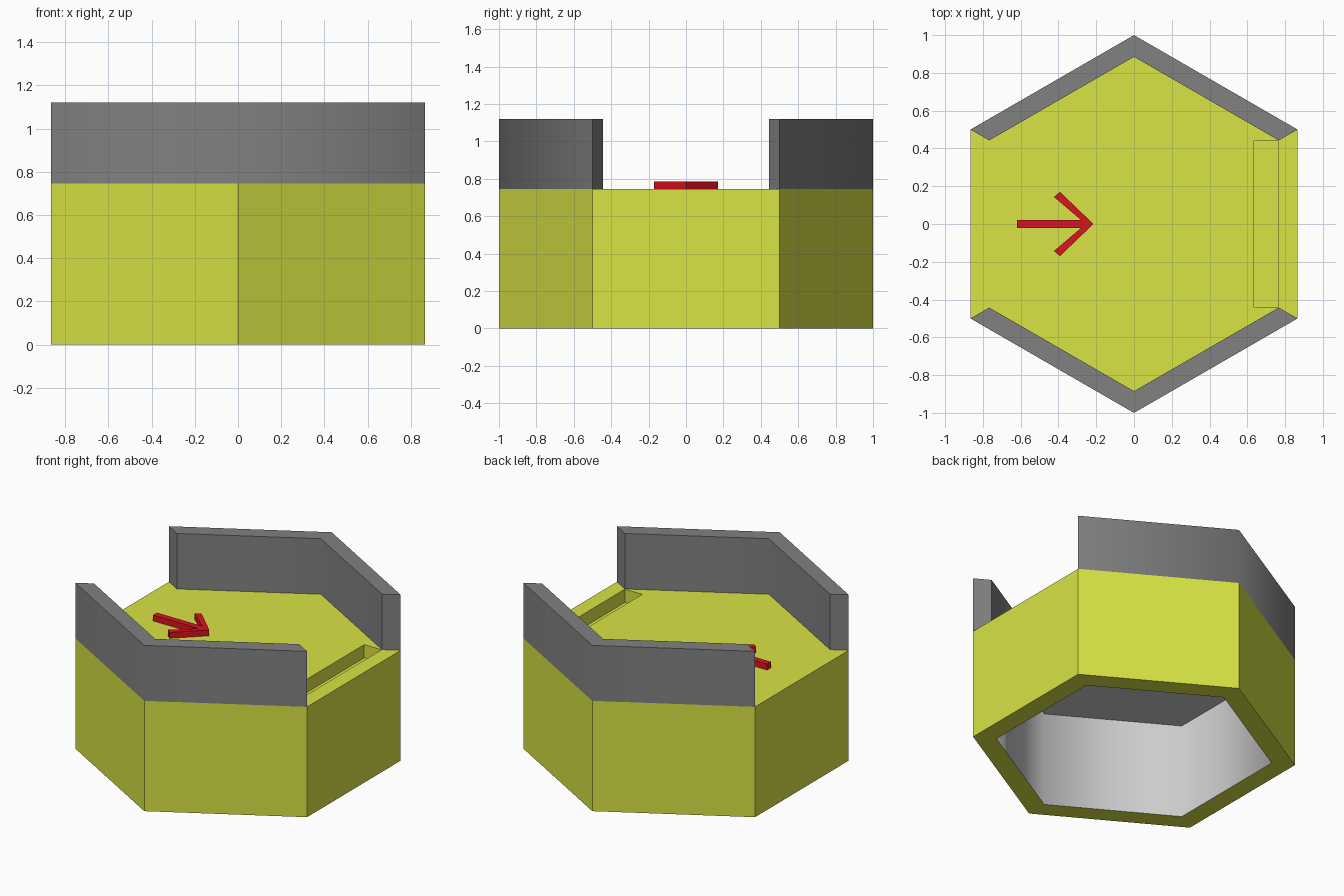
import bpy, bmesh, math

if "Cube" in bpy.data.objects:
    bpy.data.objects.remove(bpy.data.objects["Cube"])

FLOOR, WALL_TOP, CEILING = 0.745, 1.12, 0.64
OUTER, INNER, CAVITY = 1.0, 0.885, 0.855


def material(name, rgb):
    m = bpy.data.materials.new(name)
    m.diffuse_color = (*rgb, 1)
    m.use_nodes = True
    m.node_tree.nodes["Principled BSDF"].inputs["Base Color"].default_value = m.diffuse_color
    return m


yellow = material("yellow", (0.69, 0.77, 0.058))
dark_grey = material("dark_grey", (0.22, 0.22, 0.22))
pale_grey = material("pale_grey", (0.7, 0.7, 0.7))
red = material("red", (0.72, 0.006, 0.014))


def corner(r, deg):
    a = math.radians(deg)
    return (r * math.cos(a), r * math.sin(a))


def finish(bm, name, *mats):
    bmesh.ops.recalc_face_normals(bm, faces=bm.faces)
    me = bpy.data.meshes.new(name)
    bm.to_mesh(me)
    bm.free()
    ob = bpy.data.objects.new(name, me)
    bpy.context.collection.objects.link(ob)
    for m in mats:
        me.materials.append(m)
    return ob


def prism(name, outline, z0, z1, mat, smooth_sides=()):
    """Extrude a flat outline from z0 to z1; the listed sides shade smooth."""
    bm = bmesh.new()
    lo = [bm.verts.new((x, y, z0)) for x, y in outline]
    hi = [bm.verts.new((x, y, z1)) for x, y in outline]
    bm.faces.new(lo)
    bm.faces.new(hi)
    n = len(outline)
    for i in range(n):
        j = (i + 1) % n
        bm.faces.new((lo[i], lo[j], hi[j], hi[i])).smooth = i in smooth_sides
    return finish(bm, name, mat)


# Hexagonal base, hollow from below with a smooth grey cavity
bm = bmesh.new()
rings = [[bm.verts.new((*corner(r, 30 + 60 * i), z)) for i in range(6)]
         for r, z in ((OUTER, FLOOR), (OUTER, 0), (CAVITY, 0), (CAVITY, CEILING))]
bm.faces.new(rings[0])
for k in range(3):
    for i in range(6):
        j = (i + 1) % 6
        f = bm.faces.new((rings[k][i], rings[k][j], rings[k + 1][j], rings[k + 1][i]))
        f.material_index = 1 if k == 2 else 0
        f.smooth = k == 2
bm.faces.new(rings[3]).material_index = 1
base = finish(bm, "hex_base", yellow, pale_grey)

# Slot in the floor along the right opening
cutter = prism("slot_cutter", [(0.635, -0.44), (0.765, -0.44), (0.765, 0.44), (0.635, 0.44)],
               0.655, 0.9, yellow)
cutter.hide_render = True
cutter.hide_set(True)
cut = base.modifiers.new("slot", 'BOOLEAN')
cut.operation = 'DIFFERENCE'
cut.solver = 'EXACT'
cut.object = cutter

# V-shaped walls at back and front, mitred at the side openings
for name, mid in (("back_wall", 90), ("front_wall", 270)):
    angles = (mid - 60, mid, mid + 60)
    outline = [corner(OUTER, a) for a in angles] + [corner(INNER, a) for a in reversed(angles)]
    prism(name, outline, FLOOR, WALL_TOP, dark_grey, smooth_sides=(0, 1, 3, 4))

# Arrow on the floor pointing right
half = [(-0.62, 0.021), (-0.28, 0.021), (-0.424, 0.143), (-0.392, 0.17)]
arrow = half + [(-0.215, 0)] + [(x, -y) for x, y in reversed(half)]
prism("floor_arrow", arrow, FLOOR - 0.005, 0.785, red)
